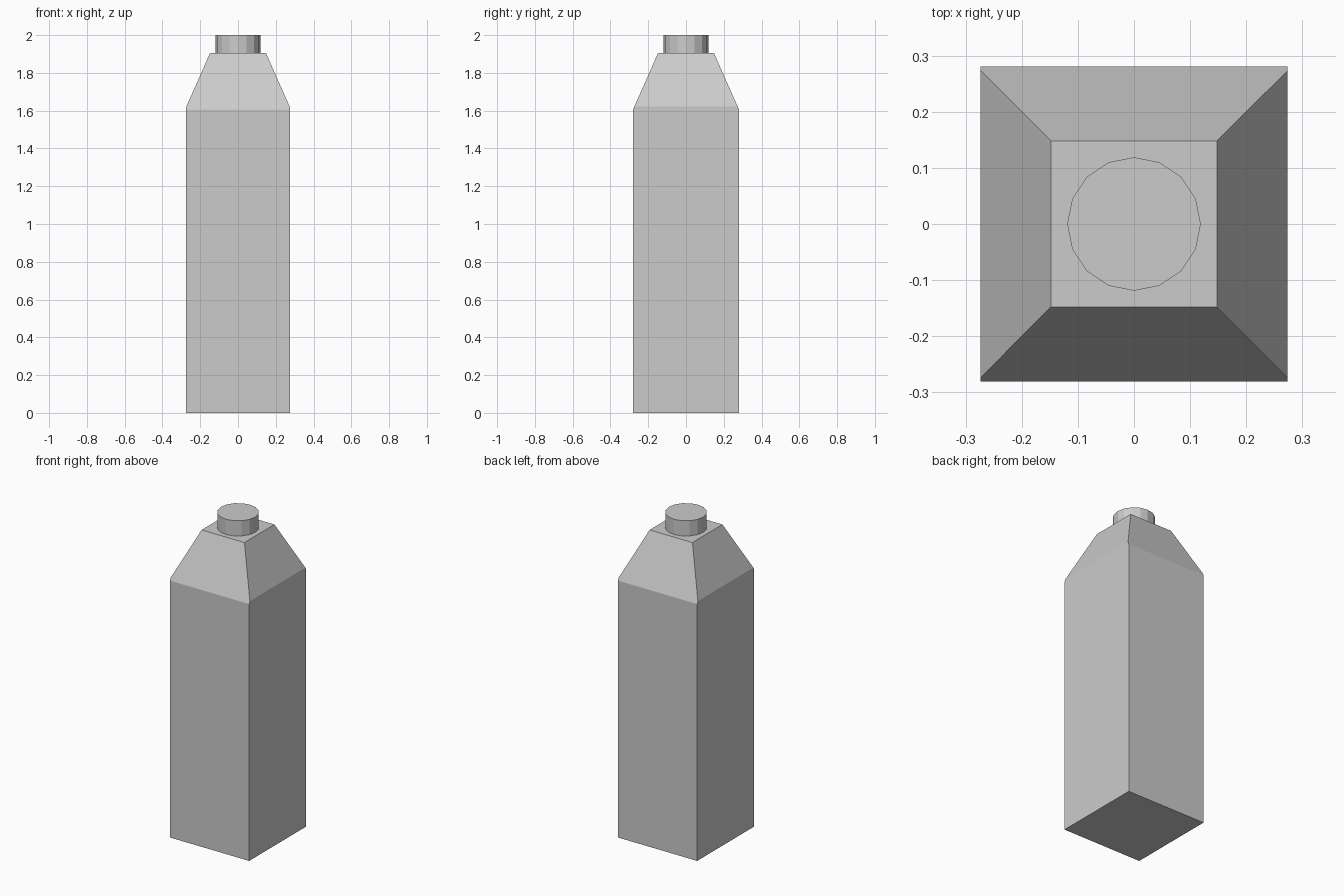
import bpy, bmesh

if "Cube" in bpy.data.objects:
    bpy.data.objects.remove(bpy.data.objects["Cube"])


def finish(bm, name):
    bmesh.ops.recalc_face_normals(bm, faces=bm.faces)
    mesh = bpy.data.meshes.new(name)
    bm.to_mesh(mesh)
    bm.free()
    obj = bpy.data.objects.new(name, mesh)
    bpy.context.collection.objects.link(obj)
    return obj


# Carton: stacked square sections (half width, height), then trimmed in x
bm = bmesh.new()
sections = [(0.281, 0.0), (0.281, 1.605), (0.148, 1.905)]
rings = [[bm.verts.new((sx * h, sy * h, z))
          for sx, sy in ((-1, -1), (1, -1), (1, 1), (-1, 1))]
         for h, z in sections]
for low, high in zip(rings, rings[1:]):
    for i in range(4):
        j = (i + 1) % 4
        bm.faces.new((low[i], low[j], high[j], high[i]))
bm.faces.new(rings[0][::-1])
bm.faces.new(rings[-1])

# Slightly narrower side walls cut the sloped shoulder a little higher
for side in (-1, 1):
    cut = bmesh.ops.bisect_plane(
        bm, geom=bm.verts[:] + bm.edges[:] + bm.faces[:],
        plane_co=(side * 0.274, 0, 0), plane_no=(side, 0, 0), clear_outer=True)
    edges = [e for e in cut["geom_cut"] if isinstance(e, bmesh.types.BMEdge)]
    bmesh.ops.contextual_create(bm, geom=edges)
finish(bm, "carton_body")

# Screw cap: 16-sided disc on the flat top
bm = bmesh.new()
bmesh.ops.create_cone(bm, cap_ends=True, segments=16,
                      radius1=0.119, radius2=0.119, depth=0.095)
cap = finish(bm, "cap")
cap.location.z = 1.9525
